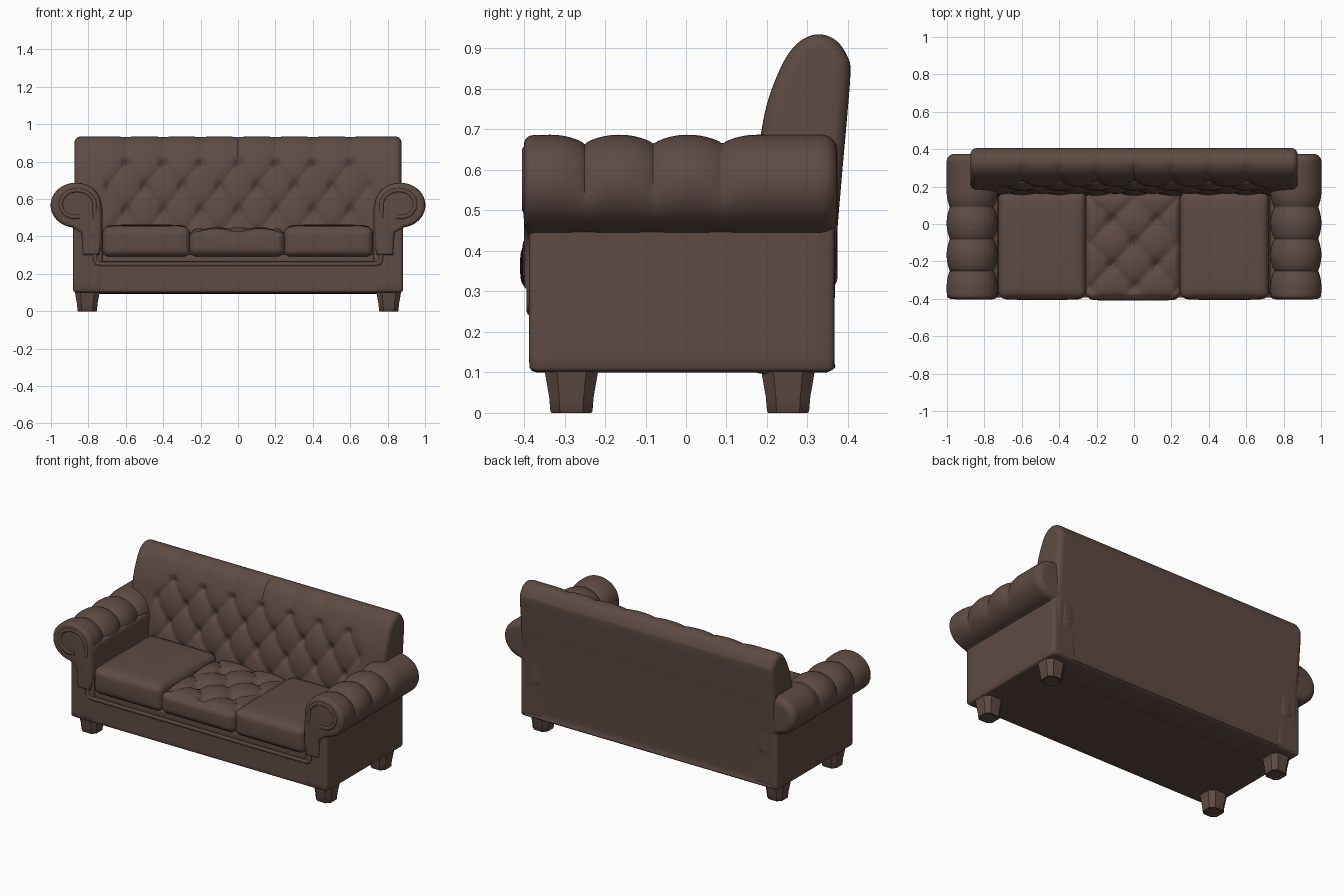
import bpy, bmesh, math
from mathutils import Vector

if "Cube" in bpy.data.objects:
    bpy.data.objects.remove(bpy.data.objects["Cube"])

leather = bpy.data.materials.new("brown leather")
leather.diffuse_color = (0.112, 0.070, 0.057, 1)
leather.use_nodes = True
leather.node_tree.nodes["Principled BSDF"].inputs["Base Color"].default_value = leather.diffuse_color


def finish(name, bm, angle=50):
    bmesh.ops.recalc_face_normals(bm, faces=bm.faces)
    me = bpy.data.meshes.new(name)
    bm.to_mesh(me)
    bm.free()
    me.materials.append(leather)
    me.polygons.foreach_set("use_smooth", [True] * len(me.polygons))
    me.set_sharp_from_angle(angle=math.radians(angle))
    ob = bpy.data.objects.new(name, me)
    bpy.context.collection.objects.link(ob)
    return ob


def rounded_box(name, lo, hi, r, cuts=10, deform=None):
    """Box with rounded edges and an optional deform(point, unit_point)."""
    c = (Vector(lo) + Vector(hi)) / 2
    h = (Vector(hi) - Vector(lo)) / 2
    bm = bmesh.new()
    bmesh.ops.create_cube(bm, size=2)
    bmesh.ops.subdivide_edges(bm, edges=bm.edges, cuts=cuts, use_grid_fill=True)
    for v in bm.verts:
        unit = v.co.copy()
        # crowd the grid lines toward the edges so the rounding is smooth
        p = Vector([math.sin(unit[i] * math.pi / 2) * h[i] for i in range(3)])
        core = Vector([max(-(h[i] - r), min(h[i] - r, p[i])) for i in range(3)])
        v.co = c + core + (p - core).normalized() * r
        if deform:
            v.co = deform(v.co, Vector([p[i] / h[i] for i in range(3)]))
    return finish(name, bm)


def spline(pts, n):
    """Closed smooth curve through 2D points."""
    out, m = [], len(pts)
    P = [Vector(p) for p in pts]
    for i in range(m):
        a, b, c, d = P[i - 1], P[i], P[(i + 1) % m], P[(i + 2) % m]
        for k in range(n):
            t = k / n
            out.append(0.5 * (2 * b + (c - a) * t + (2 * a - 5 * b + 4 * c - d) * t * t
                              + (3 * b - a - 3 * c + d) * t ** 3))
    return out


def loft(name, profile, stations, inset, place):
    """Sweep a clockwise closed profile; inset(s, point, normal) shrinks it locally."""
    bm = bmesh.new()
    m, rings = len(profile), []
    normals = []
    for i in range(m):
        t = (profile[(i + 1) % m] - profile[i - 1]).normalized()
        normals.append(Vector((-t.y, t.x)))
    for s, shrink in stations:
        ring = []
        for p, nrm in zip(profile, normals):
            q = p - nrm * (shrink + inset(s, p, nrm))
            ring.append(bm.verts.new(place(s, q)))
        rings.append(ring)
    for a, b in zip(rings, rings[1:]):
        for i in range(m):
            bm.faces.new((a[i], a[(i + 1) % m], b[(i + 1) % m], b[i]))
    bm.faces.new(rings[0])
    bm.faces.new(rings[-1])
    return finish(name, bm)


def stations(lo, hi, n, r0, r1):
    """Sweep positions with rounded ends of radius r0 and r1."""
    q = [math.pi / 2 * i / 6 for i in range(7)]
    out = [(lo + r0 - r0 * math.cos(a), r0 * (1 - math.sin(a))) for a in q]
    out += [(lo + r0 + (hi - r1 - lo - r0) * i / n, 0) for i in range(1, n)]
    out += [(hi - r1 + r1 * math.sin(a), r1 * (1 - math.cos(a))) for a in q]
    return out


def smoothstep(a, b, x):
    t = max(0, min(1, (x - a) / (b - a)))
    return t * t * (3 - 2 * t)


def diamond(u, v):
    """Deep-buttoned pattern: 0 on the puffs, 1 on creases, more at buttons."""
    sa, sb = math.sin(math.pi * (u + v)) ** 2, math.sin(math.pi * (u - v)) ** 2
    return 0.6 * (1 - (sa * sb) ** 0.25) + 0.75 * math.exp(-(sa + sb) * 5)


# tufted back
back_profile = spline([(0.15, 0.11), (0.15, 0.28), (0.152, 0.42), (0.165, 0.55), (0.182, 0.67),
                       (0.202, 0.77), (0.24, 0.865), (0.278, 0.915), (0.325, 0.935),
                       (0.37, 0.92), (0.399, 0.88), (0.406, 0.84), (0.397, 0.72),
                       (0.382, 0.55), (0.371, 0.4), (0.363, 0.16), (0.35, 0.105)], 8)


def back_tuft(x, p, n):
    if p.y < 0.36 or p.x > 0.37:
        return 0
    side = 1 - smoothstep(0.66, 0.74, abs(x))
    u = x / 0.2
    pleat = 0.4 * (1 - abs(math.sin(math.pi * u)) ** 0.5)
    top = smoothstep(0.79, 0.83, p.y)
    fade = 1 - smoothstep(0.29, 0.37, p.x)
    return 0.03 * side * fade * ((1 - top) * diamond(u, (p.y - 0.8) / 0.26) + top * pleat)


loft("tufted_back", back_profile, stations(-0.875, 0.875, 260, 0.035, 0.035), back_tuft,
     lambda s, q: (s, q.x, q.y))

# base and seat deck
rounded_box("base", (-0.875, -0.385, 0.10), (0.875, 0.362, 0.262), 0.014)
rounded_box("seat_deck", (-0.75, -0.372, 0.2), (0.75, 0.2, 0.305), 0.015)

# seat cushions


def puff(p, u):
    p.z += 0.012 * max(0, u.z) * (1 - u.x ** 4) * (1 - u.y ** 4)
    p.y -= 0.008 * max(0, -u.y) * (1 - u.x ** 4) * (1 - u.z ** 2)
    return p


def tufted_puff(p, u):
    d = diamond(p.x / 0.24, (p.y + 0.1) / 0.24)
    edge = 1 - 0.65 * smoothstep(0.65, 1, max(abs(u.x), abs(u.y)))
    p = puff(p, u)
    p.z -= 0.04 * d * edge * smoothstep(0.0, 1, u.z)
    return p


for side, lo, hi in (("left", -0.725, -0.256), ("right", 0.246, 0.722)):
    rounded_box(side + "_cushion", (lo, -0.398, 0.29), (hi, 0.17, 0.452), 0.038, 20, puff)
rounded_box("middle_cushion", (-0.262, -0.402, 0.29), (0.252, 0.17, 0.437), 0.045, 48, tufted_puff)

# arms: side panel plus rolled top with pleated lobes
CX, CZ = 0.866, 0.567
arm_profile = [Vector((0.742, 0.30)), Vector((0.728, 0.36)), Vector((0.727, 0.42)),
               Vector((0.727, 0.48)), Vector((0.728, 0.53))]
for i in range(41):
    a = math.radians(175 - i * 6.4)
    arm_profile.append(Vector((CX + 0.136 * math.cos(a), CZ + 0.12 * math.sin(a))))
arm_profile += [Vector((0.84, 0.42)), Vector((0.835, 0.36)), Vector((0.83, 0.30))]


def lobes(y, p, n):
    if y > 0.175 or p.y < 0.34:
        return 0
    w = abs(math.sin(math.pi * (y + 0.25) / 0.17))
    strength = 0.024 if y > -0.335 else 0.006
    return strength * (1 - w ** 0.65) * smoothstep(-0.9, 0.2, n.y)


for side, s in (("left", -1), ("right", 1)):
    rounded_box(side + "_arm_panel", (min(s * 0.725, s * 0.883), -0.388, 0.101),
                (max(s * 0.725, s * 0.883), 0.367, 0.58), 0.018)
    loft(side + "_arm_roll", arm_profile, stations(-0.4, 0.374, 110, 0.02, 0.04), lobes,
         lambda y, q, s=s: (s * q.x, y, q.y))

# piping around the seat opening and up into the arm scrolls
half = [(0.73, 0.253), (0.755, 0.258), (0.765, 0.275), (0.765, 0.4), (0.766, 0.53)]
for i in range(26):
    a = math.radians(170 - i * 11)
    k = 1 - 0.012 * i
    half.append((CX + 0.1 * k * math.cos(a), CZ + 0.088 * k * math.sin(a)))
path = [(-x, z) for x, z in reversed(half)] + half
bm = bmesh.new()
prev = None
for i, (x, z) in enumerate(path):
    a, b = path[max(0, i - 1)], path[min(len(path) - 1, i + 1)]
    t = Vector((b[0] - a[0], 0, b[1] - a[1])).normalized()
    side_dir = Vector((-t.z, 0, t.x))
    y = -0.386 - 0.011 * smoothstep(0.38, 0.5, z)
    ring = []
    for k in range(10):
        g = math.tau * k / 10
        ring.append(bm.verts.new(Vector((x, y, z)) + side_dir * 0.012 * math.cos(g)
                                 + Vector((0, 0.008 * math.sin(g), 0))))
    if prev:
        for k in range(10):
            bm.faces.new((prev[k], prev[(k + 1) % 10], ring[(k + 1) % 10], ring[k]))
    else:
        bm.faces.new(ring)
    prev = ring
bm.faces.new(prev)
finish("front_piping", bm)

# tapered feet with chamfered corners
for name, cy in (("front", -0.283), ("back", 0.252)):
    for side, s in (("left", -1), ("right", 1)):
        bm = bmesh.new()
        rings = []
        for z, w in ((0.115, 0.068), (0.085, 0.063), (0.04, 0.055), (0.004, 0.052),
                     (0.0, 0.049), (0.0, 0.04), (0.006, 0.036)):
            c = w * 0.55
            rings.append([bm.verts.new((s * 0.806 + px, cy + py, z)) for px, py in
                          ((w, -c), (w, c), (c, w), (-c, w), (-w, c), (-w, -c), (-c, -w), (c, -w))])
        for a, b in zip(rings, rings[1:]):
            for i in range(8):
                bm.faces.new((a[i], a[(i + 1) % 8], b[(i + 1) % 8], b[i]))
        bm.faces.new(rings[0])
        bm.faces.new(rings[-1])
        finish(f"{name}_{side}_foot", bm, 35)
